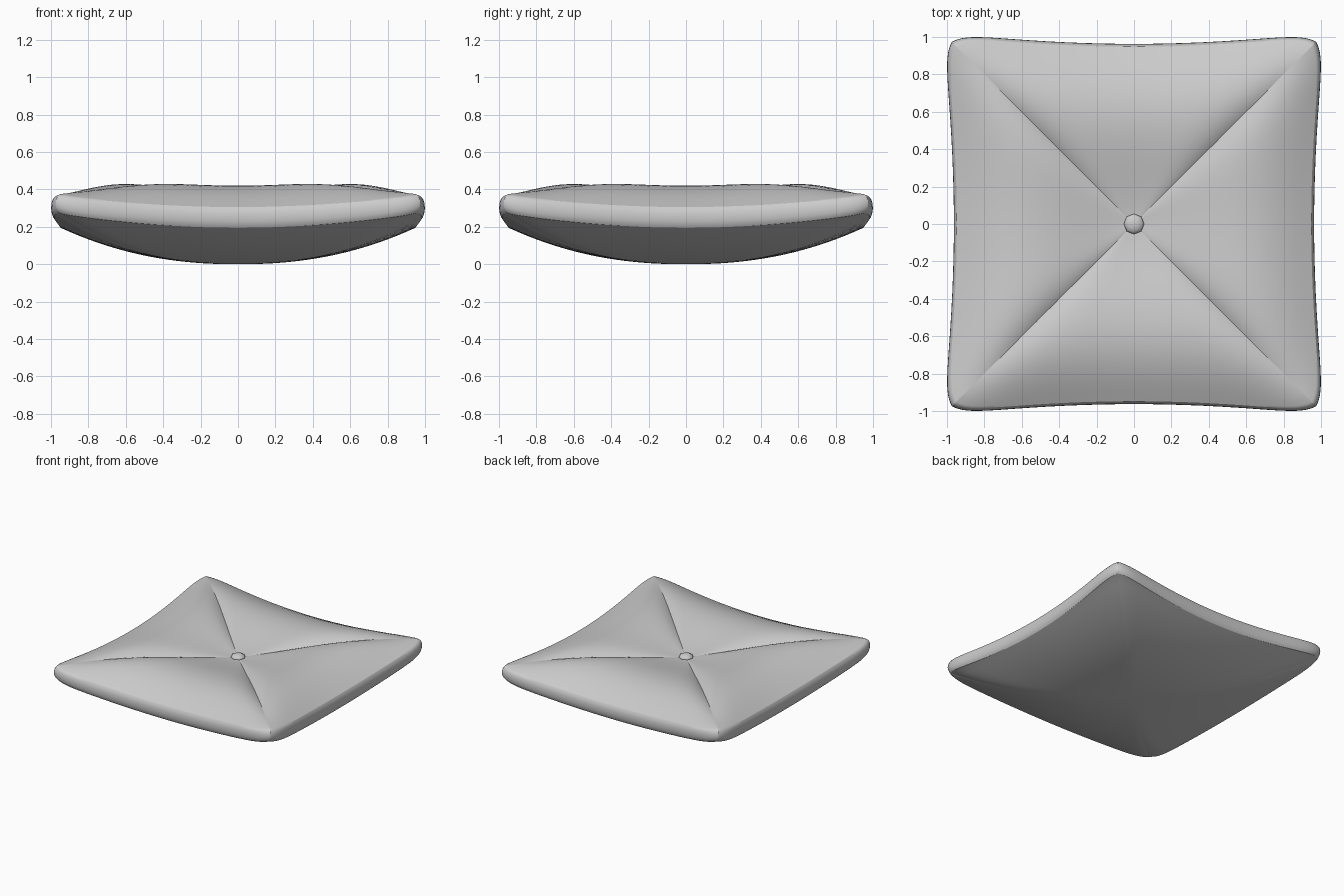
import bpy, bmesh, math

if "Cube" in bpy.data.objects:
    bpy.data.objects.remove(bpy.data.objects["Cube"])

SIDE = 32      # outline points per side
RINGS = 20     # rings from centre to rim
RIM = 8        # steps around the rim bulge


def outline():
    """Square outline with hollow sides and rounded corners: (x, y, t), t = 0 mid-side, 1 corner."""
    pts = []
    for q in range(4):
        a = q * math.pi / 2
        c, s = round(math.cos(a)), round(math.sin(a))
        for k in range(SIDE):
            w = math.sin(math.pi / 2 * (2 * k / SIDE - 1))
            t = abs(w)
            m = (0.963 + 0.06 * t * t) * (1 + t ** 14) ** (-1 / 14)
            x, y = m, m * w
            pts.append((x * c - y * s, x * s + y * c, t, m))
    return pts


def top_z(s, t):
    edge = 0.31 + 0.065 * t * t
    puff = 0.035 + 0.065 * (1 - t ** 5)
    return 0.335 + (edge - 0.335) * s + puff * math.sin(math.pi * s ** 1.45)


def bottom_z(s, t):
    return (0.19 + 0.08 * t * t) * s ** 2.24


# Cushion: puffed top, bulging rim and bowl-shaped underside
bm = bmesh.new()
pts = outline()
INSET = 0.025
rings = []
for i in range(1, RINGS + 1):
    s = i / RINGS
    rings.append([bm.verts.new((x * s * (1 - INSET / m), y * s * (1 - INSET / m), top_z(s, t)))
                  for x, y, t, m in pts])
for i in range(1, RIM):
    a = math.pi * i / RIM
    ring = []
    for x, y, t, m in pts:
        hi, lo = top_z(1, t), bottom_z(1, t)
        f = 1 - INSET * (1 - math.sin(a)) / m
        ring.append(bm.verts.new((x * f, y * f, (hi + lo) / 2 + (hi - lo) / 2 * math.cos(a))))
    rings.append(ring)
for i in range(RINGS, 0, -1):
    s = i / RINGS
    rings.append([bm.verts.new((x * s * (1 - INSET / m), y * s * (1 - INSET / m), bottom_z(s, t)))
                  for x, y, t, m in pts])
n = len(pts)
for r0, r1 in zip(rings, rings[1:]):
    for k in range(n):
        bm.faces.new((r0[k], r1[k], r1[(k + 1) % n], r0[(k + 1) % n]))
for ring, z in ((rings[0], top_z(0, 0)), (rings[-1], 0)):
    centre = bm.verts.new((0, 0, z))
    for k in range(n):
        bm.faces.new((centre, ring[k], ring[(k + 1) % n]))
bmesh.ops.recalc_face_normals(bm, faces=bm.faces)
mesh = bpy.data.meshes.new("cushion")
bm.to_mesh(mesh)
bm.free()
cushion = bpy.data.objects.new("cushion", mesh)
bpy.context.collection.objects.link(cushion)
bpy.context.view_layer.objects.active = cushion
cushion.select_set(True)
bpy.ops.object.shade_smooth_by_angle(angle=math.radians(30))
cushion.select_set(False)

# Button in the middle of the top
bpy.ops.mesh.primitive_uv_sphere_add(segments=8, ring_count=6, radius=0.055, location=(0, 0, 0.338))
button = bpy.context.object
button.name = "button"
button.scale.z = 0.5
bpy.ops.object.shade_smooth()
